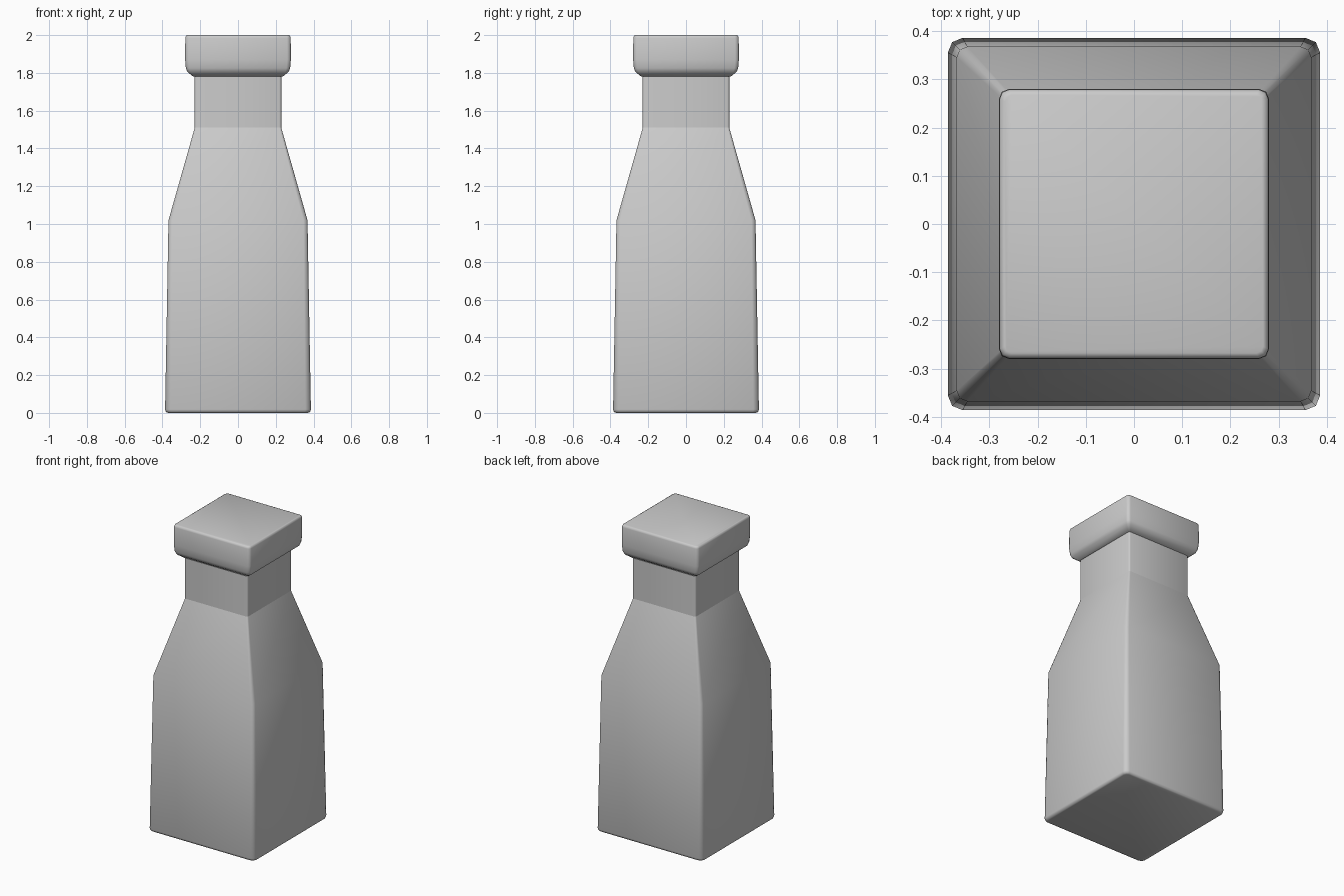
import bpy, bmesh, math

if "Cube" in bpy.data.objects:
    bpy.data.objects.remove(bpy.data.objects["Cube"])


def ring(half, radius, z, segs=2):
    """Points of a rounded square at height z."""
    pts = []
    for q, (sx, sy) in enumerate([(1, 1), (-1, 1), (-1, -1), (1, -1)]):
        for i in range(segs + 1):
            a = math.pi / 2 * (q + i / segs)
            pts.append((sx * (half - radius) + radius * math.cos(a),
                        sy * (half - radius) + radius * math.sin(a), z))
    return pts


def loft(name, levels, angle=50):
    """Loft rounded squares given as (half width, corner radius, z)."""
    bm = bmesh.new()
    rings = [[bm.verts.new(p) for p in ring(*lv)] for lv in levels]
    n = len(rings[0])
    for a, b in zip(rings, rings[1:]):
        for i in range(n):
            j = (i + 1) % n
            bm.faces.new((a[i], a[j], b[j], b[i]))
    bm.faces.new(rings[0][::-1])
    bm.faces.new(rings[-1])
    bmesh.ops.recalc_face_normals(bm, faces=bm.faces)
    mesh = bpy.data.meshes.new(name)
    bm.to_mesh(mesh)
    bm.free()
    obj = bpy.data.objects.new(name, mesh)
    bpy.context.collection.objects.link(obj)
    bpy.ops.object.select_all(action='DESELECT')
    obj.select_set(True)
    bpy.context.view_layer.objects.active = obj
    bpy.ops.object.shade_smooth_by_angle(angle=math.radians(angle))
    return obj


# Tapered square body and sloping shoulder
loft("bottle_body", [
    (0.370, 0.020, 0.0),
    (0.382, 0.028, 0.005),
    (0.386, 0.030, 0.018),
    (0.368, 0.022, 1.02),
    (0.229, 0.010, 1.51),
])

# Straight neck
loft("bottle_neck", [
    (0.229, 0.010, 1.51),
    (0.229, 0.010, 1.80),
])

# Overhanging cap with a chamfered underside
loft("bottle_cap", [
    (0.236, 0.010, 1.78),
    (0.268, 0.018, 1.805),
    (0.276, 0.020, 1.825),
    (0.280, 0.020, 1.87),
    (0.279, 0.020, 1.985),
    (0.276, 0.018, 1.996),
    (0.268, 0.014, 2.0),
])
